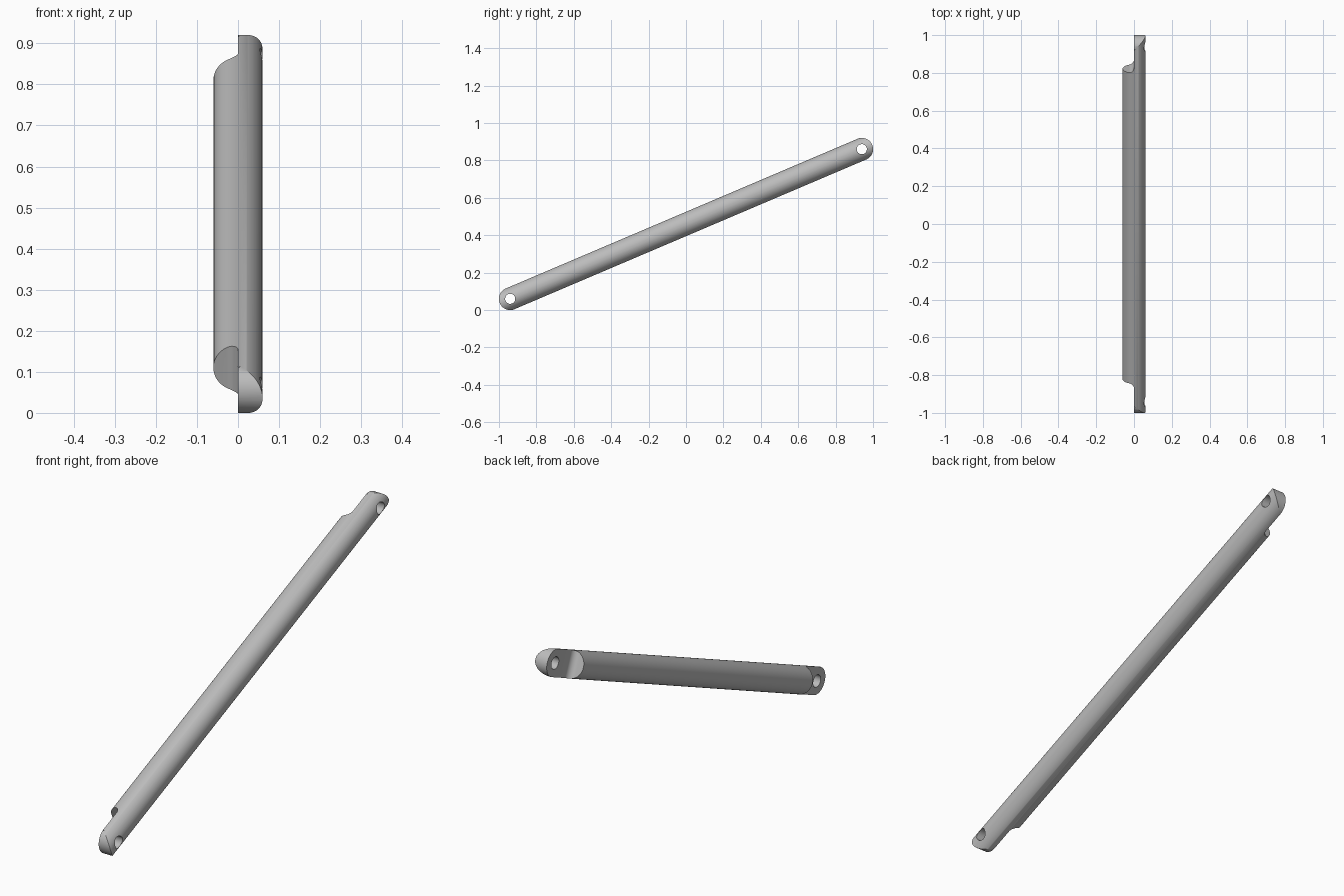
import bpy, bmesh, math
from mathutils import Vector, Matrix

cube = bpy.data.objects.get("Cube")
if cube:
    bpy.data.objects.remove(cube, do_unlink=True)

R = 0.06                        # rod radius
HOLE_R = 0.027
FILLET = 0.028
RISE, RUN = 0.80, 1.88          # between the two pin holes
HALF = math.hypot(RISE, RUN) / 2
WALL = HALF - 0.128             # where each half lap starts

grey = bpy.data.materials.new("light_grey")
grey.use_nodes = True
colour = (0.5, 0.5, 0.5, 1)
grey.diffuse_color = colour
grey.node_tree.nodes["Principled BSDF"].inputs["Base Color"].default_value = colour


def prism(name, points, direction):
    """Closed outline of 3D points, extruded along a direction."""
    bm = bmesh.new()
    face = bm.faces.new([bm.verts.new(p) for p in points])
    new = bmesh.ops.extrude_face_region(bm, geom=[face])["geom"]
    bmesh.ops.translate(bm, vec=Vector(direction),
                        verts=[v for v in new if isinstance(v, bmesh.types.BMVert)])
    bmesh.ops.recalc_face_normals(bm, faces=bm.faces)
    mesh = bpy.data.meshes.new(name)
    bm.to_mesh(mesh)
    bm.free()
    obj = bpy.data.objects.new(name, mesh)
    bpy.context.collection.objects.link(obj)
    return obj


def arc(radius, start, end, steps):
    for i in range(steps + 1):
        a = math.radians(start + (end - start) * i / steps)
        yield radius * math.cos(a), radius * math.sin(a)


def carve(obj, cutter, operation):
    mod = obj.modifiers.new("carve", "BOOLEAN")
    mod.object, mod.operation, mod.solver = cutter, operation, "EXACT"
    bpy.context.view_layer.objects.active = obj
    bpy.ops.object.modifier_apply(modifier=mod.name)
    bpy.data.objects.remove(cutter, do_unlink=True)


# Round bar along y
circle = list(arc(R, 0, 360, 96))[:-1]
rod = prism("rod", [(x, -HALF - 0.1, z) for x, z in circle], (0, 2 * HALF + 0.2, 0))
rod.data.materials.append(grey)

# Rounded ends seen from the side
E = R + 0.0002
outline = [(HALF + y, z) for y, z in arc(E, -90, 90, 48)]
outline += [(-HALF + y, z) for y, z in arc(E, 90, 270, 48)]
carve(rod, prism("end_shape", [(-0.1, y, z) for y, z in outline], (0.2, 0, 0)), "INTERSECT")

for side in (1, -1):
    # Half lap with a filleted inner corner
    lap = [(-0.1, HALF + 0.2), (0, HALF + 0.2)]
    lap += [(x - FILLET, y + WALL + FILLET) for x, y in arc(FILLET, 0, -90, 14)]
    lap += [(-0.1, WALL)]
    carve(rod, prism("lap_cutter", [(x, side * y, -0.1) for x, y in lap], (0, 0, 0.2)), "DIFFERENCE")
    # Pin hole
    hole = list(arc(HOLE_R, 0, 360, 48))[:-1]
    carve(rod, prism("hole_cutter", [(-0.1, side * HALF + y, z) for y, z in hole], (0.2, 0, 0)),
          "DIFFERENCE")

# Tilt the bar and set it on the ground
rod.data.transform(Matrix.Translation((0, 0, R + RISE / 2))
                   @ Matrix.Rotation(math.atan2(RISE, RUN), 4, "X"))
bpy.ops.object.select_all(action="DESELECT")
rod.select_set(True)
bpy.context.view_layer.objects.active = rod
bpy.ops.object.shade_smooth_by_angle(angle=math.radians(30))
